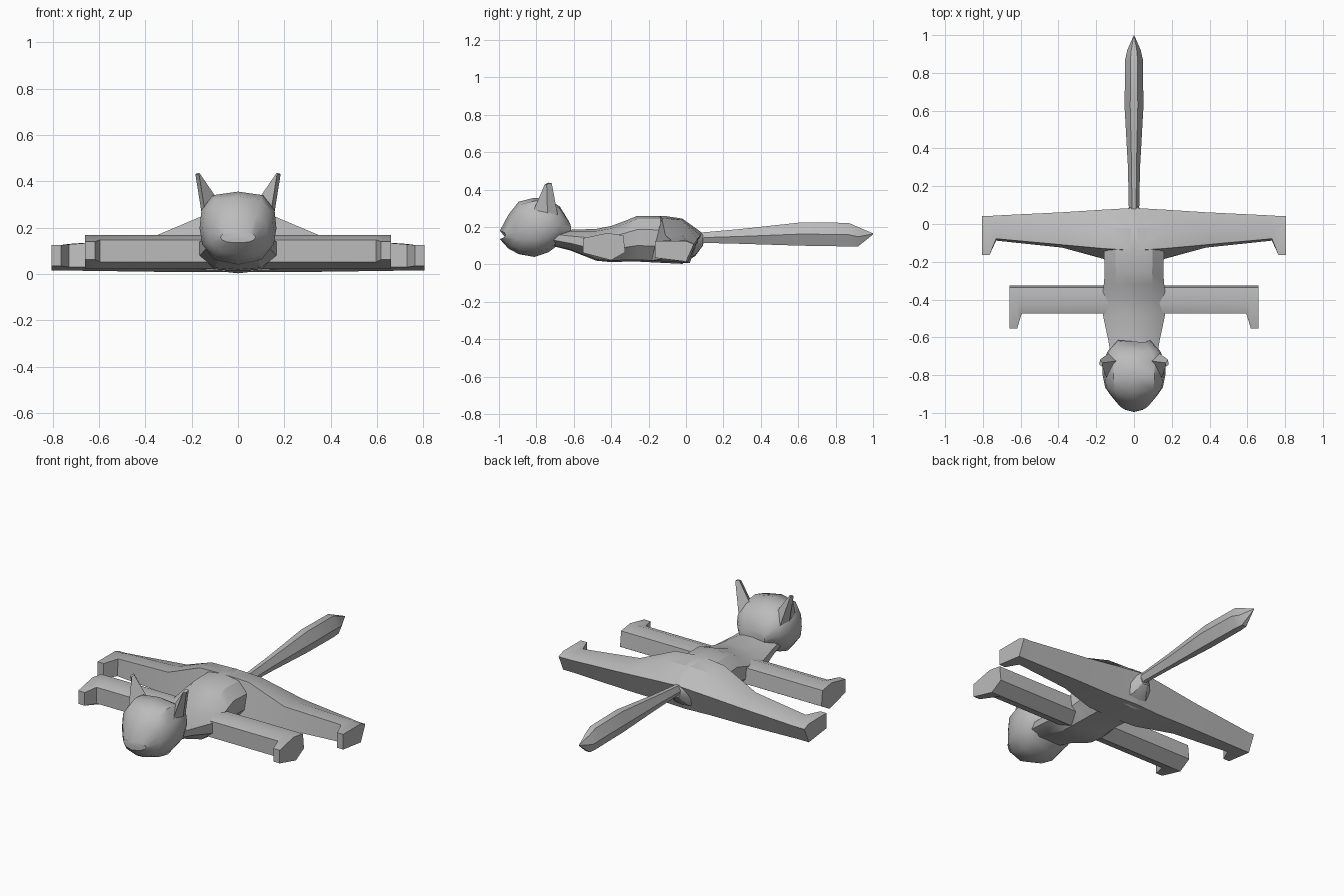
import bpy
import bmesh
import math

fur = bpy.data.materials.new("grey_fur")
fur.diffuse_color = (0.5, 0.5, 0.5, 1)


def loft(name, rings, mirror=False, angle=30):
    """Skin a list of equal-length point rings and cap both ends."""
    bm = bmesh.new()
    loops = [[bm.verts.new(p) for p in ring] for ring in rings]
    n = len(rings[0])
    for a, b in zip(loops, loops[1:]):
        for i in range(n):
            j = (i + 1) % n
            bm.faces.new((a[i], a[j], b[j], b[i]))
    bm.faces.new(loops[0][::-1])
    bm.faces.new(loops[-1])
    bmesh.ops.remove_doubles(bm, verts=bm.verts, dist=0.0005)
    bmesh.ops.recalc_face_normals(bm, faces=bm.faces)
    mesh = bpy.data.meshes.new(name)
    bm.to_mesh(mesh)
    bm.free()
    mesh.materials.append(fur)
    ob = bpy.data.objects.new(name, mesh)
    bpy.context.collection.objects.link(ob)
    bpy.ops.object.select_all(action='DESELECT')
    bpy.context.view_layer.objects.active = ob
    ob.select_set(True)
    bpy.ops.object.shade_smooth_by_angle(angle=math.radians(angle))
    if mirror:
        ob.modifiers.new("mirror", 'MIRROR').use_mirror_merge = False
    return ob


def section(shape, y, w, zb, zt, bow=0.0):
    """Symmetric ring at y from half-shape fractions; bow sweeps the sides back."""
    half = [(fx * w, y + bow * fx * fx, zb + fz * (zt - zb)) for fx, fz in shape]
    return half + [(-x, yy, z) for x, yy, z in reversed(half) if x > 1e-6]


# Head: rounded, with a pointed muzzle
HEAD = [(0, 0), (0.62, 0.07), (0.93, 0.28), (1, 0.5), (0.95, 0.75), (0.66, 0.95), (0, 1)]
loft("head", [section(HEAD, *r) for r in [
    (-0.995, 0.075, 0.135, 0.18, 0.03),
    (-0.95, 0.125, 0.085, 0.265, 0.045),
    (-0.895, 0.153, 0.055, 0.335, 0.03),
    (-0.81, 0.166, 0.04, 0.356, 0.01),
    (-0.735, 0.165, 0.065, 0.348, 0.0),
    (-0.675, 0.14, 0.11, 0.31, 0.0),
    (-0.635, 0.085, 0.15, 0.235, 0.02)]], angle=40)

# Ears: three-sided, flaring outward to a blunt tip
loft("ear", [
    [(0.14, -0.83, 0.255), (0.09, -0.725, 0.325), (0.135, -0.685, 0.26), (0.155, -0.74, 0.25)],
    [(0.168, -0.755, 0.428), (0.167, -0.735, 0.437), (0.18, -0.718, 0.434), (0.184, -0.745, 0.43)],
], mirror=True)

# Torso: flattened belly, raised back and hips
TORSO = [(0, 0), (0.6, 0.04), (1, 0.35), (1, 0.7), (0.62, 0.93), (0, 1)]
loft("torso", [section(TORSO, *r) for r in [
    (-0.72, 0.12, 0.1, 0.19),
    (-0.62, 0.135, 0.075, 0.185),
    (-0.48, 0.165, 0.02, 0.19),
    (-0.4, 0.17, 0.012, 0.205),
    (-0.32, 0.16, 0.015, 0.235),
    (-0.26, 0.155, 0.015, 0.26),
    (-0.12, 0.16, 0.008, 0.26),
    (-0.02, 0.14, 0.003, 0.245),
    (0.05, 0.07, 0.045, 0.195),
    (0.09, 0.025, 0.1, 0.165)]])


def along_x(x, profile):
    return [(x, y, z) for y, z in profile]


# Front legs: straight out sideways, paws turned forward
arm = [(-0.475, 0.148), (-0.42, 0.168), (-0.335, 0.155),
       (-0.325, 0.065), (-0.4, 0.022), (-0.475, 0.052)]
paw = [(-0.552, 0.14), *arm[1:5], (-0.552, 0.062)]
loft("front_leg", [along_x(0.05, arm), along_x(0.595, arm),
                   along_x(0.618, paw), along_x(0.66, paw)], mirror=True)

# Hind legs: broad thighs tapering outward, feet turned forward
foot = [(-0.165, 0.125), (0, 0.125), (0.042, 0.108), (0, 0.015), (-0.165, 0.035)]
loft("hind_leg", [
    along_x(0.0, [(-0.14, 0.258), (-0.02, 0.243), (0.085, 0.168), (0.02, 0.008), (-0.18, 0.01)]),
    along_x(0.16, [(-0.13, 0.248), (-0.02, 0.238), (0.076, 0.155), (0.01, 0.008), (-0.185, 0.02)]),
    along_x(0.38, [(-0.11, 0.155), (-0.02, 0.155), (0.062, 0.135), (0.01, 0.01), (-0.125, 0.03)]),
    along_x(0.73, [(-0.078, 0.128), (0, 0.13), (0.045, 0.11), (0, 0.015), (-0.088, 0.03)]),
    along_x(0.765, foot), along_x(0.805, foot)], mirror=True)

# Tail: six-sided, thickening toward a pointed end
TAIL = [(0.4, 0), (1, 0.5), (0.4, 1)]
loft("tail", [section(TAIL, *r) for r in [
    (0.02, 0.025, 0.08, 0.17),
    (0.1, 0.028, 0.115, 0.172),
    (0.3, 0.032, 0.11, 0.19),
    (0.62, 0.05, 0.1, 0.225),
    (0.87, 0.047, 0.096, 0.222),
    (0.92, 0.036, 0.096, 0.2),
    (1.0, 0.001, 0.16, 0.166)]])
